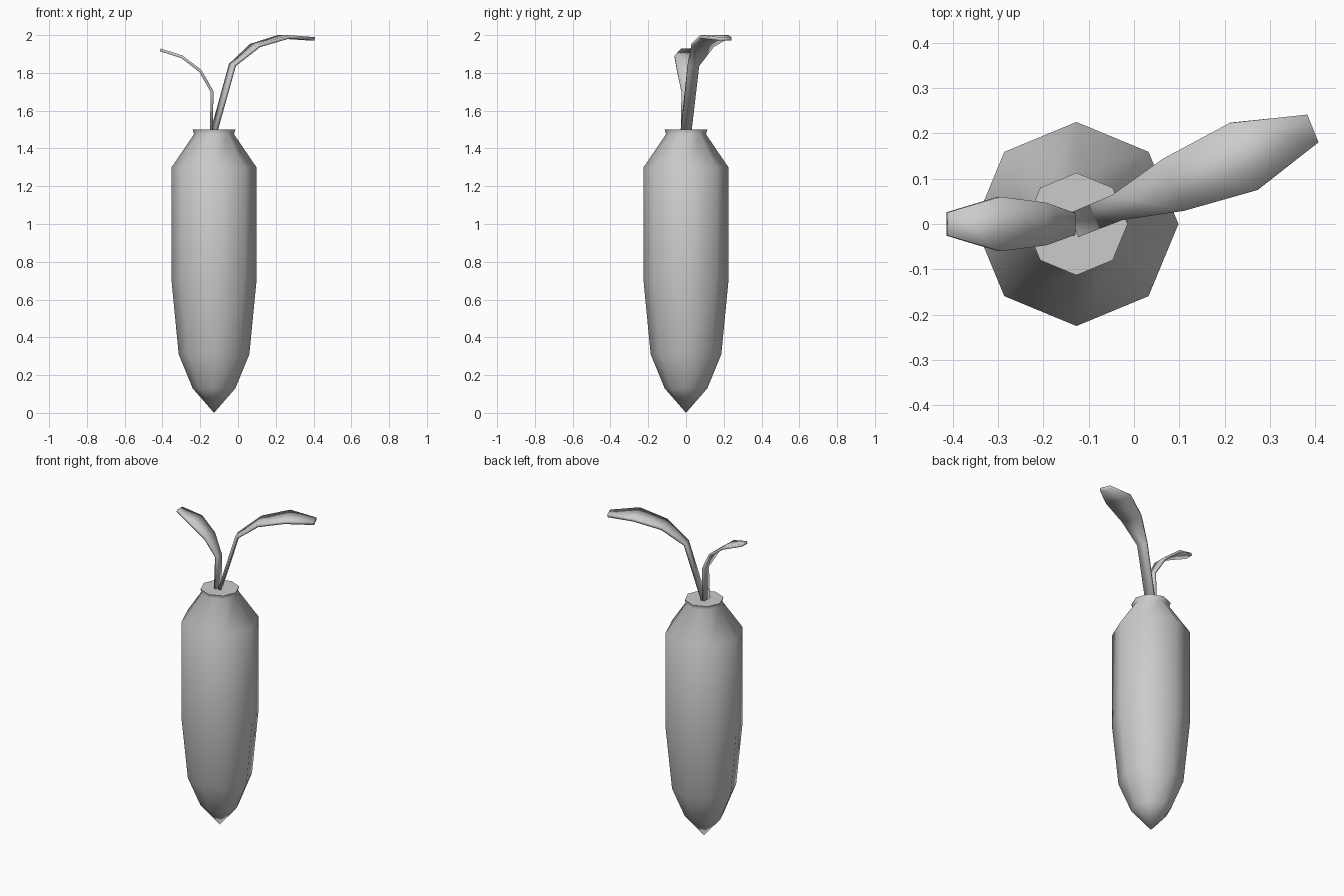
import bpy, math
from mathutils import Vector

if "Cube" in bpy.data.objects:
    bpy.data.objects.remove(bpy.data.objects["Cube"])

CX = -0.127


def make_object(name, verts, faces):
    me = bpy.data.meshes.new(name)
    me.from_pydata(verts, [], faces)
    me.update()
    ob = bpy.data.objects.new(name, me)
    bpy.context.collection.objects.link(ob)
    return ob


def smooth(ob, deg):
    bpy.ops.object.select_all(action='DESELECT')
    ob.select_set(True)
    bpy.context.view_layer.objects.active = ob
    bpy.ops.object.shade_smooth_by_angle(angle=math.radians(deg))


# Root: eight-sided lathe from a pointed tip to a capped crown
def make_root(profile, n=8):
    verts = [(CX, 0, 0)]
    for r, z in profile:
        for i in range(n):
            a = math.tau * i / n
            verts.append((CX + r * math.cos(a), r * math.sin(a), z))
    faces = [(0, 1 + (i + 1) % n, 1 + i) for i in range(n)]
    for k in range(len(profile) - 1):
        b = 1 + k * n
        for i in range(n):
            j = (i + 1) % n
            faces.append((b + i, b + j, b + n + j, b + n + i))
    last = 1 + (len(profile) - 1) * n
    faces.append(tuple(range(last, last + n)))
    return make_object("root", verts, faces)


# Leaf: strip of varying width along an arched path, given a thickness
def make_leaf(name, heading, path, thickness):
    a = math.radians(heading)
    out = Vector((math.cos(a), math.sin(a), 0))
    side = Vector((-math.sin(a), math.cos(a), 0))
    verts = []
    for d, z, half in path:
        p = Vector((CX, 0, z)) + out * d
        verts += [p + side * half, p - side * half]
    faces = [(2 * i, 2 * i + 1, 2 * i + 3, 2 * i + 2) for i in range(len(path) - 1)]
    ob = make_object(name, verts, faces)
    mod = ob.modifiers.new("thickness", 'SOLIDIFY')
    mod.thickness = thickness
    mod.offset = 0
    mod.use_even_offset = True
    smooth(ob, 40)
    return ob


root = make_root([(0.113, 0.13), (0.187, 0.31), (0.225, 0.70),
                  (0.225, 1.30), (0.106, 1.475), (0.113, 1.50)])
smooth(root, 60)

# Path entries: distance outward, height, half width
make_leaf("long_leaf", 22,
          [(0.0, 1.49, 0.028), (0.105, 1.842, 0.03), (0.235, 1.945, 0.062),
           (0.398, 1.991, 0.08), (0.562, 1.98, 0.033)], 0.018)
make_leaf("short_leaf", 180,
          [(0.015, 1.49, 0.028), (0.01, 1.70, 0.024), (0.072, 1.81, 0.047),
           (0.17, 1.885, 0.06), (0.284, 1.922, 0.026)], 0.015)
